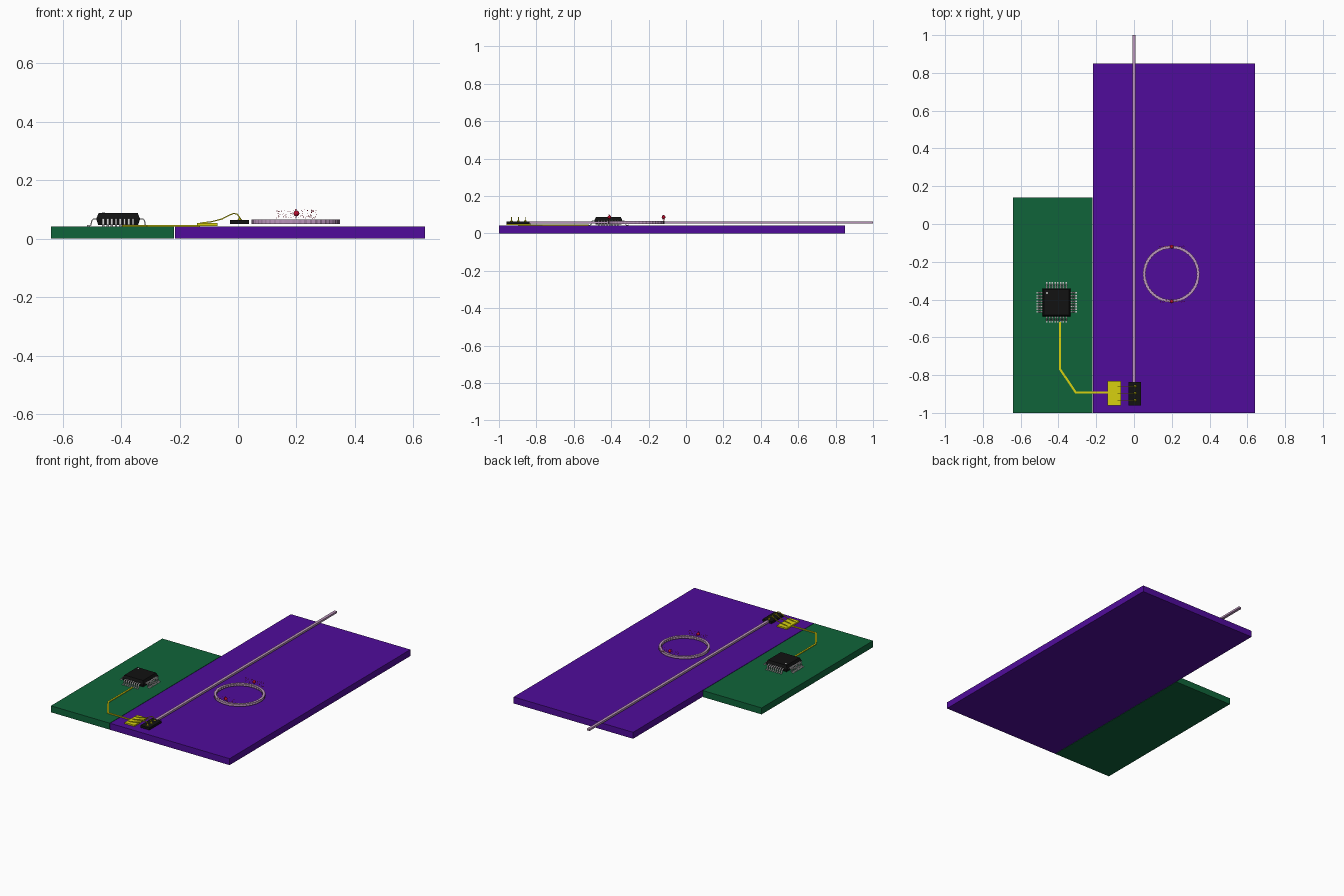
import bpy, bmesh, math, random
from mathutils import Matrix, Vector

cube = bpy.data.objects.get("Cube")
if cube:
    bpy.data.objects.remove(cube, do_unlink=True)


def material(name, srgb):
    m = bpy.data.materials.new(name)
    m.use_nodes = True
    c = [(v / 255 / 12.92 if v < 11 else ((v / 255 + 0.055) / 1.055) ** 2.4) for v in srgb] + [1]
    m.diffuse_color = c
    m.node_tree.nodes["Principled BSDF"].inputs["Base Color"].default_value = c
    return m


GREEN = material("board green", (16, 100, 58))
PURPLE = material("substrate purple", (80, 12, 155))
MAUVE = material("waveguide mauve", (188, 150, 188))
BLACK = material("package black", (18, 18, 18))
YELLOW = material("trace yellow", (215, 208, 15))
SILVER = material("pin silver", (205, 205, 205))
RED = material("particle red", (190, 12, 45))


def finish(name, bm, mat):
    bmesh.ops.recalc_face_normals(bm, faces=bm.faces)
    me = bpy.data.meshes.new(name)
    bm.to_mesh(me)
    bm.free()
    me.materials.append(mat)
    ob = bpy.data.objects.new(name, me)
    bpy.context.collection.objects.link(ob)
    return ob


def add_box(bm, lo, hi):
    lo, hi = Vector(lo), Vector(hi)
    mat = Matrix.Translation((lo + hi) / 2) @ Matrix.Diagonal((hi - lo).to_4d())
    mat[3][3] = 1
    bmesh.ops.create_cube(bm, size=1, matrix=mat)


def box(name, lo, hi, mat):
    bm = bmesh.new()
    add_box(bm, lo, hi)
    return finish(name, bm, mat)


def strip(bm, path, side, width, thick):
    """Sweep a rectangular section along a path; side is its fixed width axis."""
    pts, side = [Vector(p) for p in path], Vector(side).normalized()
    rings = []
    for i, p in enumerate(pts):
        t = (pts[min(i + 1, len(pts) - 1)] - pts[max(i - 1, 0)]).normalized()
        n = t.cross(side).normalized()
        rings.append([bm.verts.new(p + side * a * width / 2 + n * b * thick / 2)
                      for a, b in ((-1, -1), (1, -1), (1, 1), (-1, 1))])
    for a, b in zip(rings, rings[1:]):
        for k in range(4):
            bm.faces.new((a[k], a[(k + 1) % 4], b[(k + 1) % 4], b[k]))
    bm.faces.new(rings[0])
    bm.faces.new(rings[-1][::-1])


# Boards
TOP = 0.042
box("circuit_board", (-0.64, -1, 0), (-0.219, 0.14, TOP), GREEN)
box("photonic_substrate", (-0.216, -1, 0), (0.64, 0.85, TOP), PURPLE)

# Straight waveguide
box("straight_waveguide", (-0.009, -0.836, 0.052), (0.009, 1, 0.064), MAUVE)

# Ring resonator with a finely toothed edge
bm = bmesh.new()
SEG = 96
loops = []
for i in range(SEG):
    a = 2 * math.pi * i / SEG
    bump = 0.0025 * (i % 2)
    loops.append([bm.verts.new((0.197 + r * math.cos(a), -0.265 + r * math.sin(a), z))
                  for r, z in ((0.134 + bump, 0.05), (0.149 + bump, 0.05),
                               (0.149 + bump, 0.065), (0.134 + bump, 0.065))])
for i in range(SEG):
    p, q = loops[i], loops[(i + 1) % SEG]
    for k in range(4):
        bm.faces.new((p[k], p[(k + 1) % 4], q[(k + 1) % 4], q[k]))
finish("ring_resonator", bm, MAUVE)

# Red particles above the ring, each with a thin scatter of specks
random.seed(4)
for label, y in (("front", -0.41), ("back", -0.12)):
    bm = bmesh.new()
    bmesh.ops.create_uvsphere(bm, u_segments=12, v_segments=8, radius=0.01,
                              matrix=Matrix.Translation((0.2, y, 0.086)))
    for _ in range(40):
        at = (0.2 + random.uniform(-0.068, 0.068), y + random.uniform(-0.004, 0.004),
              0.085 + random.uniform(-0.015, 0.015))
        bmesh.ops.create_cube(bm, size=0.0024, matrix=Matrix.Translation(at))
    finish(label + "_particle", bm, RED)

# Chip body: square sections stacked into a chamfered package
CX, CY = -0.41, -0.415
bm = bmesh.new()
prev = None
for half, z in ((0.068, 0.046), (0.074, 0.064), (0.074, 0.07), (0.067, 0.087)):
    ring = [bm.verts.new((CX + a * half, CY + b * half, z))
            for a, b in ((-1, -1), (1, -1), (1, 1), (-1, 1))]
    if prev:
        for k in range(4):
            bm.faces.new((prev[k], prev[(k + 1) % 4], ring[(k + 1) % 4], ring[k]))
    else:
        bm.faces.new(ring)
    prev = ring
bm.faces.new(prev)
finish("chip_body", bm, BLACK)

# Orientation dot on the chip
bm = bmesh.new()
bmesh.ops.create_cone(bm, cap_ends=True, segments=12, radius1=0.005, radius2=0.005, depth=0.002,
                      matrix=Matrix.Translation((CX - 0.05, CY + 0.05, 0.0875)))
finish("chip_dot", bm, SILVER)

# Gull-wing pins, eight on each of four sides
bm = bmesh.new()
for q in range(4):
    rot = Matrix.Translation((CX, CY, 0)) @ Matrix.Rotation(q * math.pi / 2, 4, "Z")
    side = rot.to_3x3() @ Vector((0, 1, 0))
    for i in range(8):
        s = (i - 3.5) * 0.0145
        strip(bm, [rot @ Vector((d, s, z)) for d, z in
                   ((0.07, 0.067), (0.085, 0.067), (0.09, 0.062), (0.093, 0.047),
                    (0.097, 0.044), (0.107, 0.044))], side, 0.008, 0.004)
finish("chip_pins", bm, SILVER)

# Flat trace from the chip to the bond pad, mitred at its bends
path = [Vector(p) for p in ((-0.392, -0.518), (-0.392, -0.768), (-0.308, -0.892), (-0.13, -0.892))]
bm = bmesh.new()
rows = []
for i, p in enumerate(path):
    d1 = (p - path[i - 1]).normalized() if i else (path[1] - p).normalized()
    d2 = (path[i + 1] - p).normalized() if i < len(path) - 1 else d1
    t = (d1 + d2).normalized()
    n = Vector((-t.y, t.x)) * 0.0055 / t.dot(d1)
    rows.append([bm.verts.new((*(p + n * s), z))
                 for s, z in ((-1, TOP), (1, TOP), (1, 0.046), (-1, 0.046))])
for a, b in zip(rows, rows[1:]):
    for k in range(4):
        bm.faces.new((a[k], a[(k + 1) % 4], b[(k + 1) % 4], b[k]))
bm.faces.new(rows[0])
bm.faces.new(rows[-1])
finish("board_trace", bm, YELLOW)

# Bond pad and laser block
box("bond_pad", (-0.14, -0.96, 0.044), (-0.07, -0.832, 0.053), YELLOW)
box("laser_block", (-0.028, -0.96, 0.05), (0.037, -0.836, 0.064), BLACK)

# Bond wires arching from pad to block, with small contact cones
bm = bmesh.new()
for y in (-0.933, -0.896, -0.859):
    strip(bm, [(x, y, z) for x, z in
               ((-0.13, 0.053), (-0.09, 0.058), (-0.055, 0.067), (-0.03, 0.08), (-0.015, 0.086),
                (-0.003, 0.084), (0.004, 0.075), (0.007, 0.064))], (0, 1, 0), 0.004, 0.004)
    bmesh.ops.create_cone(bm, cap_ends=True, segments=8, radius1=0.008, radius2=0.002, depth=0.01,
                          matrix=Matrix.Translation((0.006, y, 0.068)))
finish("bond_wires", bm, YELLOW)
